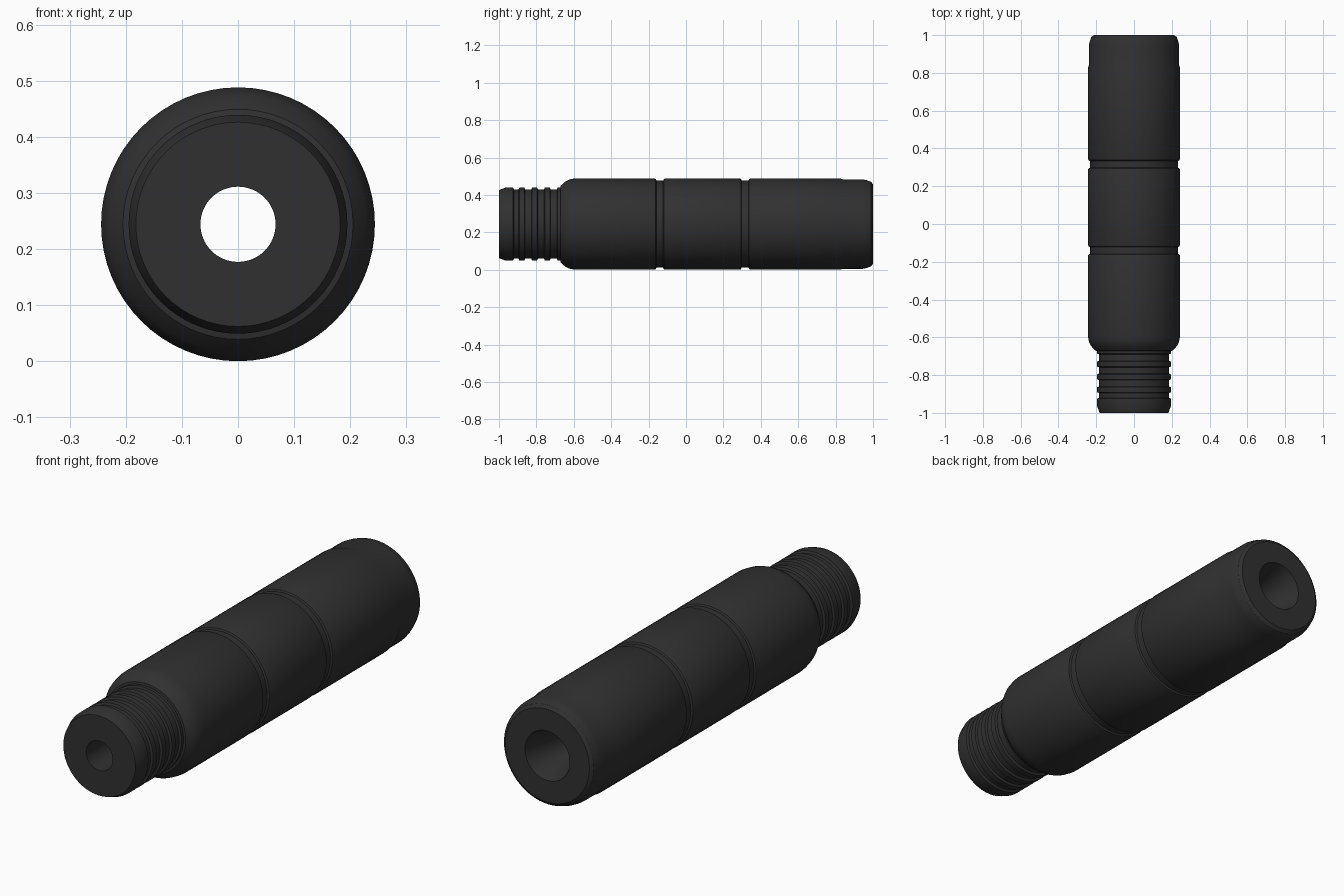
import bpy
import bmesh
import math

if "Cube" in bpy.data.objects:
    bpy.data.objects.remove(bpy.data.objects["Cube"])

SEGMENTS = 64
AXIS_Z = 0.244

black = bpy.data.materials.new("matte black")
black.diffuse_color = (0.03, 0.03, 0.03, 1)
black.use_nodes = True
black.node_tree.nodes["Principled BSDF"].inputs["Base Color"].default_value = black.diffuse_color


def lathe(name, profile):
    """Revolve (radius, y) points about the long axis; outside lies left of travel."""
    bm = bmesh.new()
    rings = []
    for r, y in profile:
        ring = []
        for i in range(SEGMENTS):
            a = math.tau * i / SEGMENTS
            ring.append(bm.verts.new((r * math.cos(a), y, AXIS_Z + r * math.sin(a))))
        rings.append(ring)
    for p, q in zip(rings, rings[1:]):
        for i in range(SEGMENTS):
            j = (i + 1) % SEGMENTS
            bm.faces.new((p[i], q[i], q[j], p[j]))
    mesh = bpy.data.meshes.new(name)
    bm.to_mesh(mesh)
    bm.free()
    mesh.materials.append(black)
    obj = bpy.data.objects.new(name, mesh)
    bpy.context.collection.objects.link(obj)
    bpy.ops.object.select_all(action='DESELECT')
    obj.select_set(True)
    bpy.context.view_layer.objects.active = obj
    bpy.ops.object.shade_smooth_by_angle(angle=math.radians(25))
    return obj


# Threaded neck: front face, tapered lip, then evenly spaced raised rings
neck = [(0.067, -1.0), (0.182, -1.0), (0.195, -0.965), (0.195, -0.925), (0.185, -0.92)]
for k in range(3):
    y = -0.895 + 0.068 * k
    neck += [(0.185, y), (0.195, y + 0.004), (0.195, y + 0.031), (0.185, y + 0.035)]
neck += [(0.185, -0.69), (0.195, -0.686), (0.195, -0.672)]
lathe("threaded_neck", neck)


def groove(start, end):
    """Shallow ring groove with softened lips."""
    return [(0.244, start - 0.008), (0.241, start), (0.233, start + 0.004),
            (0.233, end - 0.004), (0.241, end), (0.244, end + 0.008)]


# Main tube: rounded shoulder, two grooves, slightly narrower end cap
body = [(0.195, -0.672), (0.205, -0.67), (0.228, -0.645), (0.238, -0.625), (0.244, -0.595)]
body += groove(-0.162, -0.118) + groove(0.294, 0.338)
body += [(0.244, 0.825), (0.239, 0.84), (0.239, 0.945), (0.235, 0.965),
         (0.226, 0.99), (0.212, 1.0), (0.113, 1.0)]
lathe("main_tube", body)

# Bore: flared exit at the back, straight passage to the front
lathe("bore", [(0.113, 1.0), (0.067, 0.84), (0.067, -1.0)])
